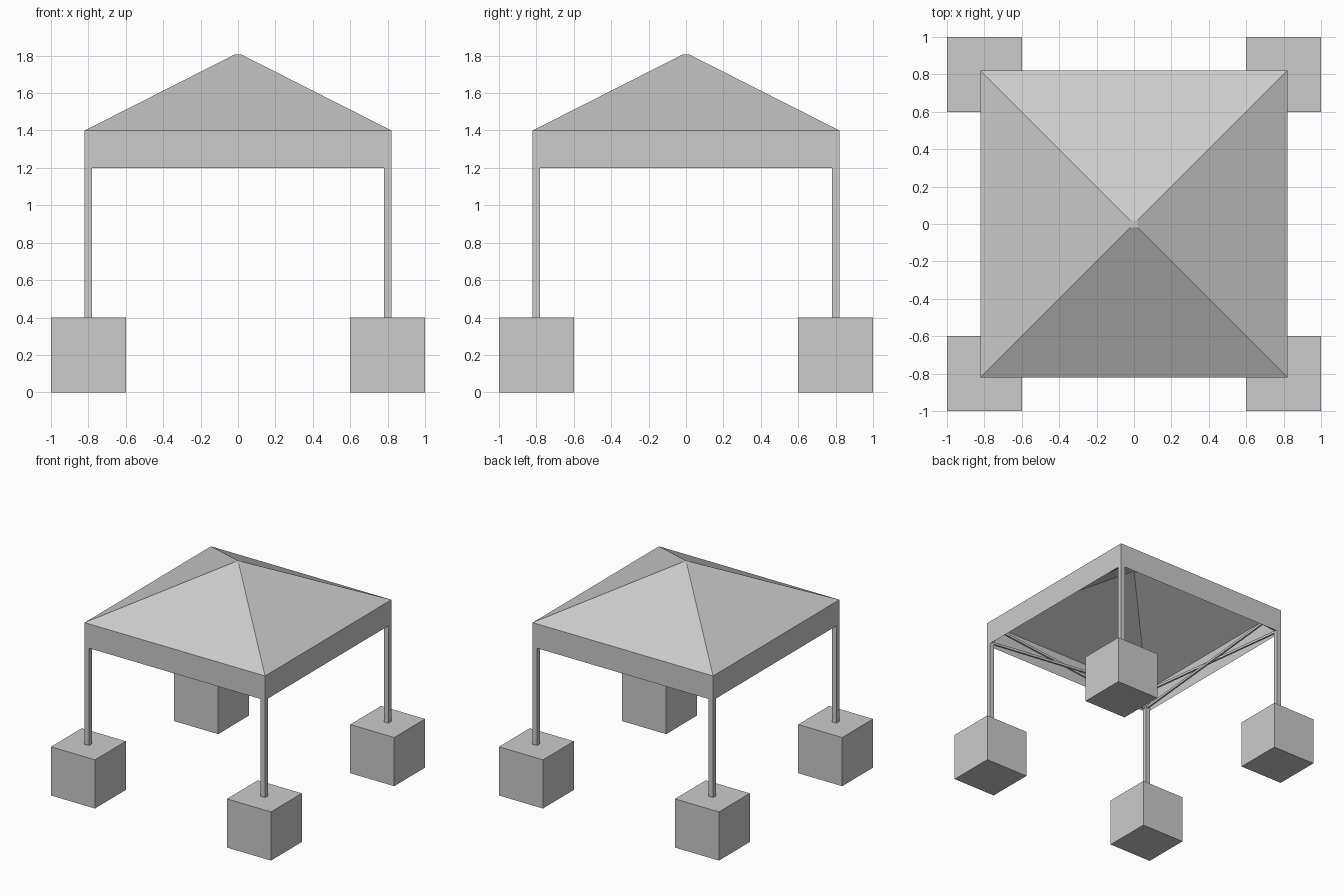
import bpy
import bmesh
from math import atan2, hypot, pi
from mathutils import Matrix

cube = bpy.data.objects.get("Cube")
if cube:
    bpy.data.objects.remove(cube, do_unlink=True)

grey = bpy.data.materials.new("plain_grey")
grey.use_nodes = True
grey.diffuse_color = (0.6, 0.6, 0.6, 1)
grey.node_tree.nodes["Principled BSDF"].inputs["Base Color"].default_value = (0.6, 0.6, 0.6, 1)

HALF = 0.82      # canopy half width
EAVE = 1.4       # where the roof meets the valance
HEM = 1.2        # lower edge of the valance
POST = 0.8       # post centre line


def finish(name, bm):
    mesh = bpy.data.meshes.new(name)
    bm.to_mesh(mesh)
    bm.free()
    mesh.materials.append(grey)
    obj = bpy.data.objects.new(name, mesh)
    bpy.context.collection.objects.link(obj)
    return obj


def box(name, centre, size, turn=Matrix()):
    bm = bmesh.new()
    matrix = turn @ Matrix.Translation(centre) @ Matrix.Diagonal((*size, 1))
    bmesh.ops.create_cube(bm, size=1, matrix=matrix)
    return finish(name, bm)


# Fabric canopy: open valance, four roof slopes and a small flat peak
bm = bmesh.new()
rings = []
for half, z in ((HALF, HEM), (HALF, EAVE), (0.02, 1.805)):
    corners = ((-half, -half), (half, -half), (half, half), (-half, half))
    rings.append([bm.verts.new((x, y, z)) for x, y in corners])
for low, high in zip(rings, rings[1:]):
    for i in range(4):
        j = (i + 1) % 4
        bm.faces.new((low[i], low[j], high[j], high[i]))
bm.faces.new(rings[-1])
finish("canopy", bm)

# Corner posts standing on cube weights
for side, sx in (("right", -1), ("left", 1)):
    for end, sy in (("front", -1), ("back", 1)):
        x, y = sx * POST, sy * POST
        box(f"{end}_{side}_weight", (x, y, 0.2), (0.4, 0.4, 0.4))
        box(f"{end}_{side}_post", (x, y, 0.9), (0.039, 0.039, 1.0))

# Crossed truss bars inside each valance
rise, span = EAVE - HEM - 0.04, 2 * POST
for i, side in enumerate(("front", "left", "back", "right")):
    spin = Matrix.Rotation(i * pi / 2, 4, "Z")
    for label, sign in (("rising", -1), ("falling", 1)):
        tilt = Matrix.Rotation(sign * atan2(rise, span), 4, "Y")
        place = Matrix.Translation((0, -POST + 0.006 * sign, (EAVE + HEM) / 2))
        box(f"{side}_{label}_truss_bar", (0, 0, 0),
            (hypot(rise, span), 0.012, 0.02), spin @ place @ tilt)
